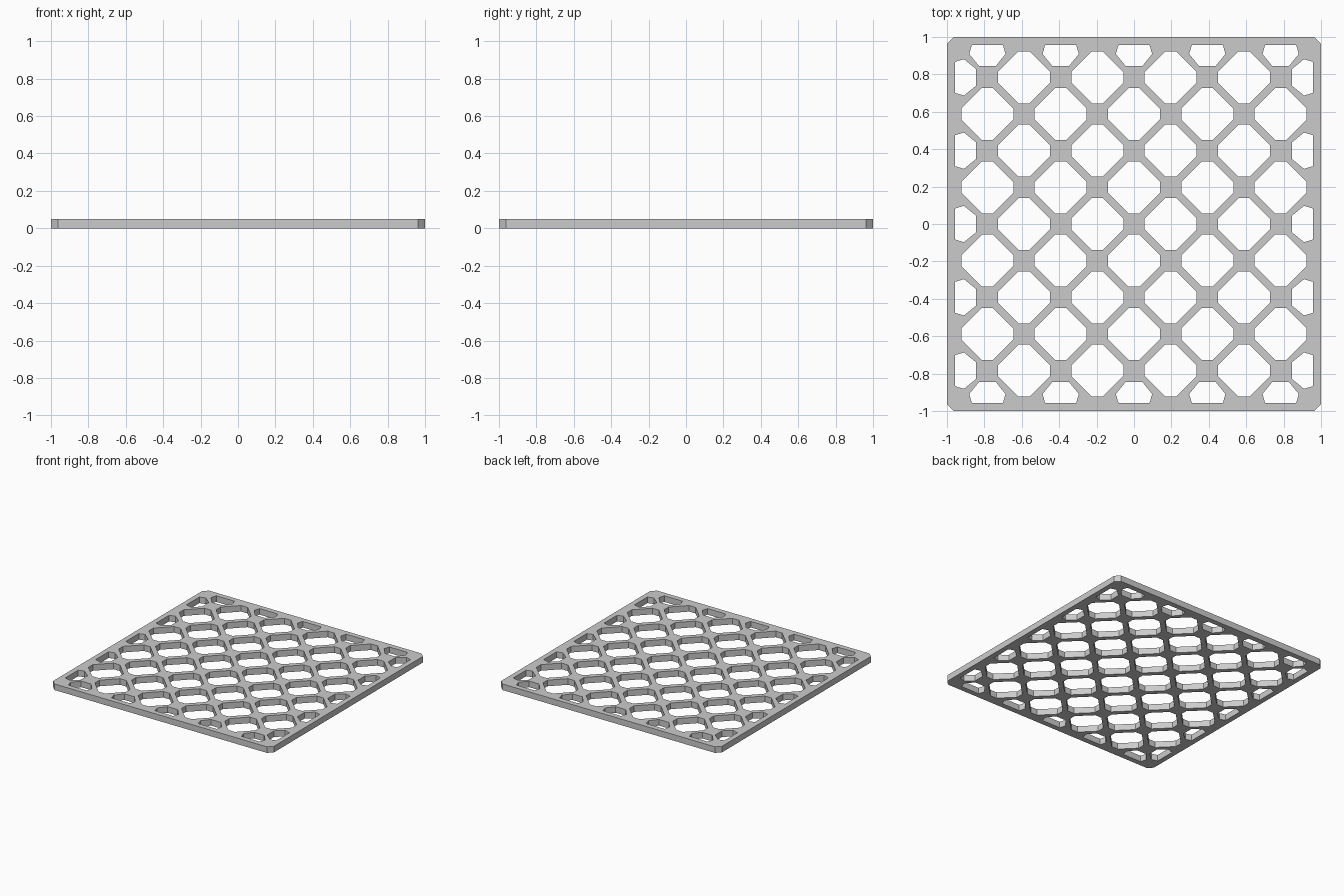
import bpy

if "Cube" in bpy.data.objects:
    bpy.data.objects.remove(bpy.data.objects["Cube"])

P = 0.196          # half pitch of the diagonal lattice
H, F = 0.139, 0.029  # opening half width, half length of its short sides
T = 0.05           # plate thickness

curve = bpy.data.curves.new("lattice_panel", 'CURVE')
curve.dimensions = '2D'
curve.fill_mode = 'BOTH'
curve.extrude = T / 2


def outline(points):
    s = curve.splines.new('POLY')
    s.points.add(len(points) - 1)
    for p, (x, y) in zip(s.points, points):
        p.co = (x, y, 0, 1)
    s.use_cyclic_u = True
    s.use_smooth = False


def octagon(cx, cy, h, f):
    base = [(h, -f), (h, f), (f, h), (-f, h), (-h, f), (-h, -f), (-f, -h), (f, -h)]
    outline([(cx + x, cy + y) for x, y in base])


# outer rim with clipped corners
octagon(0, 0, 1.0, 0.963)

# full octagonal openings in a checkerboard
for i in range(-4, 5):
    for j in range(-4, 5):
        if (i + j) % 2:
            octagon(i * P, j * P, H, F)

# cut-off openings along the four edges
half = [(-0.083, 0.957), (-0.097, 0.909), (-0.045, 0.845),
        (0.045, 0.845), (0.097, 0.909), (0.083, 0.957)]
for k in range(-4, 5, 2):
    pts = [(k * P + x, y) for x, y in half]
    for _ in range(4):
        outline(pts)
        pts = [(-y, x) for x, y in pts]

panel = bpy.data.objects.new("lattice_panel", curve)
bpy.context.collection.objects.link(panel)
panel.location.z = T / 2

# turn the filled profile into a mesh
bpy.context.view_layer.objects.active = panel
panel.select_set(True)
bpy.ops.object.convert(target='MESH')
bpy.ops.object.shade_flat()
